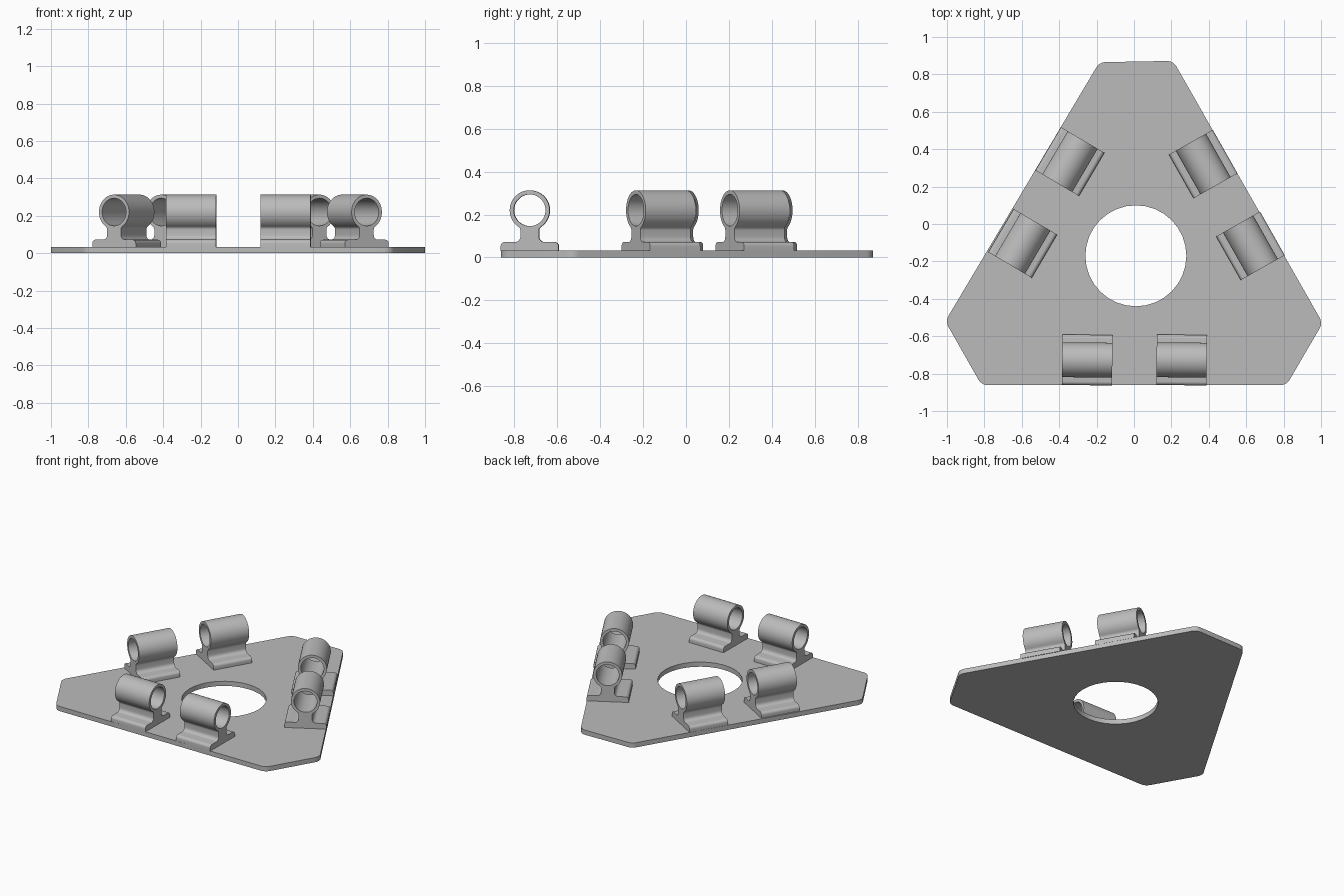
import bpy, bmesh, math
from mathutils import Vector, Matrix

if "Cube" in bpy.data.objects:
    bpy.data.objects.remove(bpy.data.objects["Cube"])

grey = bpy.data.materials.new("light_grey")
grey.diffuse_color = (0.5, 0.5, 0.5, 1)
grey.use_nodes = True
grey.node_tree.nodes["Principled BSDF"].inputs["Base Color"].default_value = grey.diffuse_color


def fillet(a, p, b, r, n=6):
    """Arc of radius r replacing corner p between neighbours a and b."""
    p = Vector(p)
    u, v = (Vector(a) - p).normalized(), (Vector(b) - p).normalized()
    half = u.angle(v) / 2
    c = p + (u + v).normalized() * (r / math.sin(half))
    s, e = p + u * (r / math.tan(half)) - c, p + v * (r / math.tan(half)) - c
    sweep = math.pi - 2 * half
    return [tuple(c + (s * math.sin(sweep * (1 - i / n)) + e * math.sin(sweep * i / n)) / math.sin(sweep))
            for i in range(n + 1)]


def arc(cx, cy, r, a0, a1, n):
    return [(cx + r * math.cos(a0 + (a1 - a0) * i / n),
             cy + r * math.sin(a0 + (a1 - a0) * i / n)) for i in range(n + 1)]


def extrude(name, loops, depth, matrix):
    """Fill an outline with holes, extrude along z, then place it."""
    bm = bmesh.new()
    edges = []
    for loop in loops:
        vs = [bm.verts.new((x, y, 0)) for x, y in loop]
        edges += [bm.edges.new((vs[i - 1], vs[i])) for i in range(len(vs))]
    bmesh.ops.triangle_fill(bm, edges=edges, use_beauty=True)
    out = bmesh.ops.extrude_face_region(bm, geom=bm.faces[:])
    top = [g for g in out["geom"] if isinstance(g, bmesh.types.BMVert)]
    bmesh.ops.translate(bm, verts=top, vec=(0, 0, depth))
    bmesh.ops.recalc_face_normals(bm, faces=bm.faces[:])
    me = bpy.data.meshes.new(name)
    bm.to_mesh(me)
    bm.free()
    me.shade_smooth()
    me.set_sharp_from_angle(angle=math.radians(30))
    me.materials.append(grey)
    ob = bpy.data.objects.new(name, me)
    ob.matrix_world = matrix
    bpy.context.collection.objects.link(ob)
    return ob


# Base plate: truncated triangle with a round hole
corners = [(-0.815, -0.862), (0.815, -0.862), (1.009, -0.53),
           (0.21, 0.872), (-0.185, 0.865), (-1.009, -0.52)]
outline = []
for i, p in enumerate(corners):
    outline += fillet(corners[i - 1], p, corners[(i + 1) % 6], 0.06)
hub = Vector((0.01, -0.17, 0))
hole = arc(hub.x, hub.y, 0.27, 0, 2 * math.pi, 32)[:-1]
T = 0.033
extrude("base_plate", [outline, hole], T, Matrix())

# Bracket profile: flanged foot, neck and tube
R, CZ, NECK, F = 0.093, 0.22, 0.043, 0.02
dz = math.sqrt((R + F) ** 2 - (NECK + F) ** 2)
start = math.atan2(-dz, NECK + F)
foot, knee, root = (0.135, T - 0.003), (0.135, 0.072), (NECK, 0.072)
half = [foot] + fillet(foot, knee, root, 0.02) + fillet(knee, root, (NECK, 0.2), 0.025)
half += arc(NECK + F, CZ - dz, F, math.pi, start + math.pi, 5) if start > 0 else \
    arc(NECK + F, CZ - dz, F, math.pi, math.pi + start, 5)
half += arc(0, CZ, R, start, math.pi / 2, 18)[1:]
profile = half + [(-x, z) for x, z in reversed(half[:-1])]
bore = arc(0, CZ, 0.074, 0, 2 * math.pi, 36)[:-1]

# Six brackets: a pair on each side of the triangle
L = 0.268
stand = Matrix(((0, 0, 1, -L / 2), (1, 0, 0, 0), (0, 1, 0, 0), (0, 0, 0, 1)))
for k in range(3):
    turn = Matrix.Translation(hub) @ Matrix.Rotation(math.radians(120 * k), 4, 'Z')
    for side, x in (("left", -0.26), ("right", 0.245)):
        place = Matrix.Translation((x, -0.557, 0)) @ Matrix.Rotation(math.radians(-0.5), 4, 'Z')
        extrude(f"tube_bracket_{k + 1}_{side}", [profile, bore], L, turn @ place @ stand)
